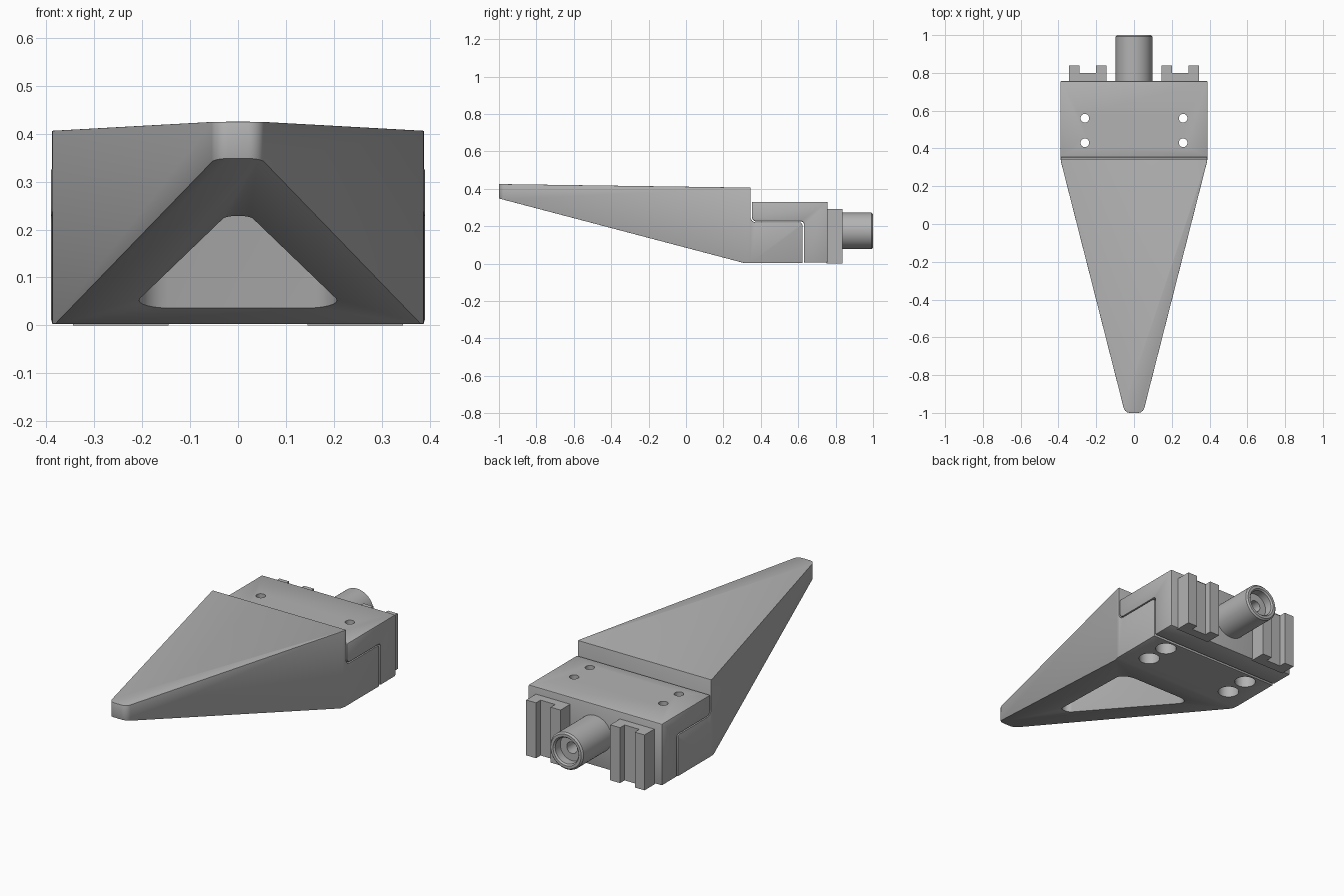
import bpy, bmesh, math
from mathutils import Vector, Matrix

cube = bpy.data.objects.get("Cube")
if cube:
    bpy.data.objects.remove(cube, do_unlink=True)

grey = bpy.data.materials.new("plain grey")
grey.use_nodes = True
grey.diffuse_color = (0.45, 0.45, 0.45, 1)
grey.node_tree.nodes["Principled BSDF"].inputs["Base Color"].default_value = (0.45, 0.45, 0.45, 1)


def rounded(points, segments=6):
    """Turn (a, b, radius) corners into an outline with round corners."""
    out = []
    for i, (a, b, r) in enumerate(points):
        p = Vector((a, b))
        if not r:
            out.append(p)
            continue
        u = (Vector(points[i - 1][:2]) - p).normalized()
        v = (Vector(points[(i + 1) % len(points)][:2]) - p).normalized()
        half = u.angle(v) / 2
        centre = p + (u + v).normalized() * (r / math.sin(half))
        start = p + u * (r / math.tan(half)) - centre
        end = p + v * (r / math.tan(half)) - centre
        sweep = start.angle(end)
        for k in range(segments + 1):
            t = k / segments
            w = start * math.sin((1 - t) * sweep) + end * math.sin(t * sweep)
            out.append(centre + w / math.sin(sweep))
    return out


def finish(name, bm):
    bmesh.ops.recalc_face_normals(bm, faces=bm.faces)
    mesh = bpy.data.meshes.new(name)
    bm.to_mesh(mesh)
    bm.free()
    mesh.materials.append(grey)
    ob = bpy.data.objects.new(name, mesh)
    bpy.context.collection.objects.link(ob)
    return ob


def prism(name, outline, low, high, axis):
    """Extrude an outline along x (outline is y, z) or along z (outline is x, y)."""
    bm = bmesh.new()
    place = (lambda p: (low, p[0], p[1])) if axis == "x" else (lambda p: (p[0], p[1], low))
    face = bm.faces.new([bm.verts.new(place(p)) for p in outline])
    grown = bmesh.ops.extrude_face_region(bm, geom=[face])
    step = Vector((high - low, 0, 0)) if axis == "x" else Vector((0, 0, high - low))
    bmesh.ops.translate(bm, vec=step, verts=[v for v in grown["geom"] if isinstance(v, bmesh.types.BMVert)])
    return finish(name, bm)


def lathe(name, profile, matrix, steps=48):
    """Spin a closed (radius, height) profile about z, then place it."""
    bm = bmesh.new()
    verts = [bm.verts.new((r, 0, h)) for r, h in profile]
    edges = [bm.edges.new((a, b)) for a, b in zip(verts, verts[1:])]
    bmesh.ops.spin(bm, geom=verts + edges, axis=(0, 0, 1), cent=(0, 0, 0), angle=math.tau, steps=steps)
    bmesh.ops.remove_doubles(bm, verts=bm.verts, dist=0.0001)
    bmesh.ops.transform(bm, matrix=matrix, verts=bm.verts)
    return finish(name, bm)


def apply(ob, mod):
    bpy.context.view_layer.objects.active = ob
    bpy.ops.object.modifier_apply(modifier=mod.name)


def boolean(ob, cutter, operation="DIFFERENCE"):
    mod = ob.modifiers.new("cut", "BOOLEAN")
    mod.object, mod.operation, mod.solver = cutter, operation, "EXACT"
    apply(ob, mod)
    bpy.data.objects.remove(cutter, do_unlink=True)


def bevel(ob, width, segments=2):
    mod = ob.modifiers.new("soft edges", "BEVEL")
    mod.width, mod.segments = width, segments
    mod.limit_method, mod.angle_limit = "ANGLE", math.radians(35)
    apply(ob, mod)


def smooth(ob):
    bpy.ops.object.select_all(action="DESELECT")
    ob.select_set(True)
    bpy.context.view_layer.objects.active = ob
    bpy.ops.object.shade_smooth_by_angle(angle=math.radians(30))


# Tapered nose: side profile trimmed by its plan outline
side = rounded([(-1, 0.348, 0), (-1, 0.425, 0), (0.345, 0.406, 0), (0.345, 0.22, 0.03),
                (0.622, 0.22, 0.015), (0.622, 0.003, 0), (0.31, 0.003, 0)])
nose = prism("wedge_nose", side, -0.5, 0.5, "x")
plan = rounded([(-0.048, -1, 0.035), (0.048, -1, 0.035), (0.388, 0.335, 0.08), (0.388, 0.8, 0),
                (-0.388, 0.8, 0), (-0.388, 0.335, 0.08)])
boolean(nose, prism("plan_cutter", plan, -0.2, 0.7, "z"), "INTERSECT")

# Three-sided pocket in the underside
pocket = rounded([(0, -0.70, 0.04), (0.235, 0.185, 0.06), (-0.235, 0.185, 0.06)], 8)
pocket = rounded([(-0.025, -0.545, 0.03), (0.025, -0.545, 0.03), (0.225, 0.185, 0.06),
                  (-0.225, 0.185, 0.06)], 7)
boolean(nose, prism("pocket_cutter", pocket, -0.1, 0.37, "z"))
bevel(nose, 0.01)

# Stepped mounting block
block = prism("mounting_block", rounded([(0.352, 0.225, 0.025), (0.352, 0.33, 0), (0.757, 0.33, 0),
              (0.757, 0.005, 0), (0.63, 0.005, 0), (0.63, 0.225, 0.015)]), -0.39, 0.39, "x")
bevel(block, 0.006)

# Bolt holes, wider from below
for x in (-0.26, 0.26):
    for y in (0.43, 0.56):
        for body in (nose, block):
            shape = [(0, -0.1), (0.052, -0.1), (0.052, 0.12), (0.023, 0.12), (0.023, 0.5), (0, 0.5)]
            boolean(body, lathe("hole_cutter", shape, Matrix.Translation((x, y, 0)), 32))
smooth(nose)
smooth(block)

# Grooved rails on the back, mirrored left and right
for name, s in (("left_rail", 1), ("right_rail", -1)):
    shape = [(0.145, 0.75), (0.345, 0.75), (0.345, 0.838), (0.288, 0.838), (0.288, 0.8),
             (0.202, 0.8), (0.202, 0.838), (0.145, 0.838)]
    prism(name, [(s * x, y) for x, y in shape], 0, 0.292, "z")

# Round connector with a stepped socket
turn = Matrix.Translation((0, 0.75, 0.175)) @ Matrix.Rotation(-math.pi / 2, 4, "X")
connector = lathe("rear_connector", [(0, 0), (0.097, 0), (0.097, 0.242), (0.089, 0.25), (0.075, 0.25),
                  (0.068, 0.242), (0.068, 0.20), (0.03, 0.20), (0.03, 0.10), (0, 0.10)], turn)
smooth(connector)
